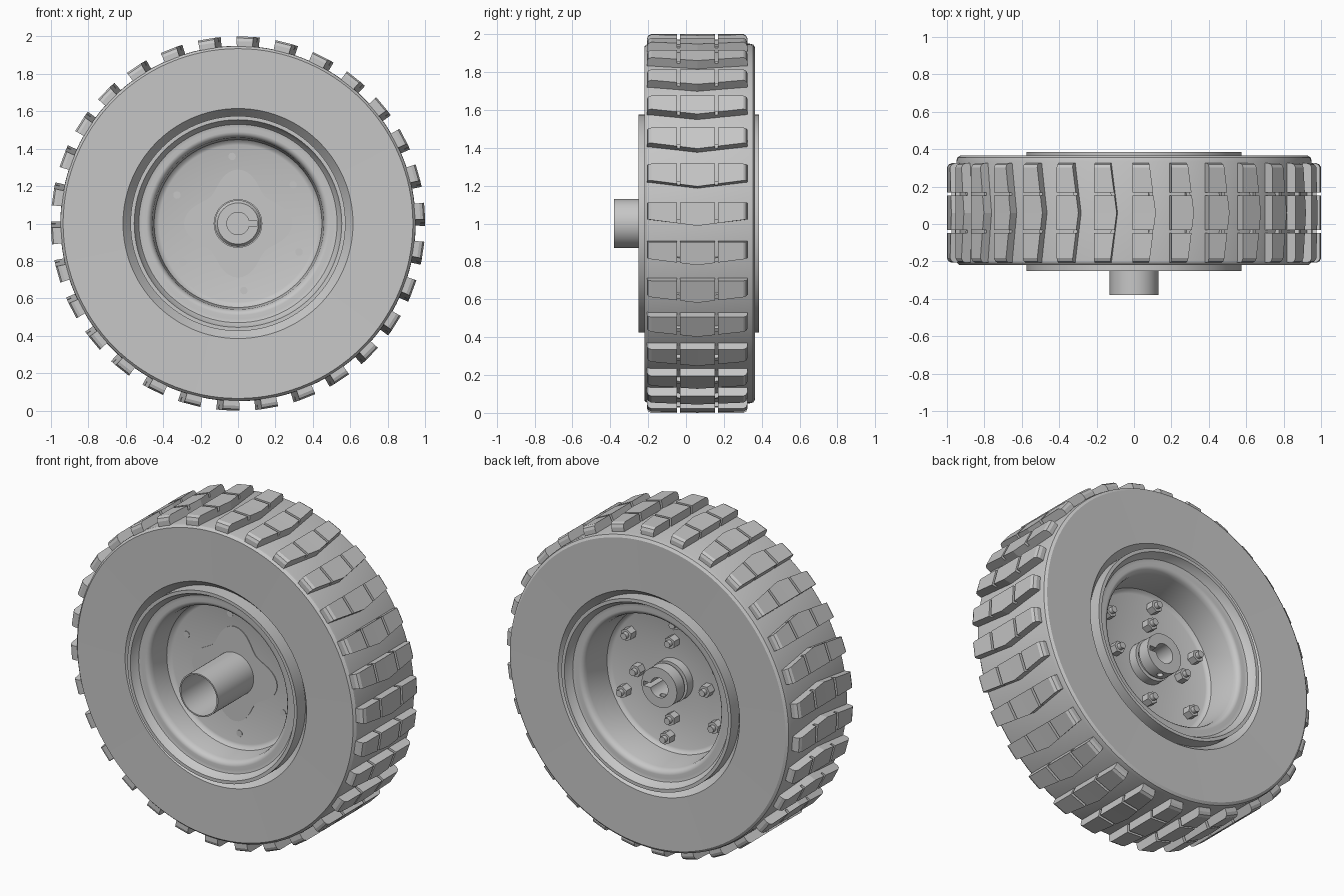
import bpy, bmesh
from math import sin, cos, pi, radians

cube = bpy.data.objects.get("Cube")
if cube:
    bpy.data.objects.remove(cube, do_unlink=True)

grey = bpy.data.materials.new("plain_grey")
grey.use_nodes = True
grey.diffuse_color = (0.57, 0.57, 0.57, 1)
grey.node_tree.nodes["Principled BSDF"].inputs["Base Color"].default_value = grey.diffuse_color

MID = 0.0675          # middle plane of the rim along the axle
DISC_FRONT, DISC_BACK = -0.03, 0.11


def polar(r, a, y):
    """Point at radius r and angle a about the axle."""
    return (r * cos(a), y, 1 + r * sin(a))


def finish(name, bm, smooth=True):
    bmesh.ops.recalc_face_normals(bm, faces=bm.faces)
    mesh = bpy.data.meshes.new(name)
    bm.to_mesh(mesh)
    bm.free()
    mesh.materials.append(grey)
    obj = bpy.data.objects.new(name, mesh)
    bpy.context.collection.objects.link(obj)
    if smooth:
        bpy.ops.object.select_all(action='DESELECT')
        obj.select_set(True)
        bpy.context.view_layer.objects.active = obj
        bpy.ops.object.shade_smooth_by_angle(angle=radians(32))
    return obj


def bridge(bm, rings, closed):
    """Join consecutive rings of vertices; cap the ends unless closed."""
    n = len(rings[0])
    pairs = list(zip(rings, rings[1:]))
    if closed:
        pairs.append((rings[-1], rings[0]))
    else:
        bm.faces.new(rings[0])
        bm.faces.new(rings[-1])
    for p, q in pairs:
        for i in range(n):
            j = (i + 1) % n
            bm.faces.new((p[i], p[j], q[j], q[i]))


def lathe(name, profile, steps=96):
    """Spin a closed (y, r) profile around the axle."""
    bm = bmesh.new()
    rings = [[bm.verts.new(polar(r, 2 * pi * k / steps, y)) for y, r in profile]
             for k in range(steps)]
    bridge(bm, rings, True)
    return finish(name, bm)


def prism(bm, x, z, r, sides, y0, y1, turn=0):
    """Straight prism along the axle direction."""
    rings = [[bm.verts.new((x + r * cos(turn + 2 * pi * k / sides), y,
                            z + r * sin(turn + 2 * pi * k / sides)))
              for k in range(sides)] for y in (y0, y1)]
    bridge(bm, rings, False)


def mirrored(half):
    """Complete a half profile with its reflection about the middle plane."""
    return half + [(2 * MID - y, r) for y, r in reversed(half)]


# Tyre carcass with flat sidewalls and a conical bead opening
lathe("tyre", [(-0.15, 0.56), (-0.215, 0.615), (-0.22, 0.935), (-0.205, 0.948),
               (-0.19, 0.95), (0.335, 0.95), (0.355, 0.945), (0.365, 0.93),
               (0.36, 0.615), (0.285, 0.56)], 120)

# Rim barrel with a stepped lip on both sides
lip = [(-0.1, 0.575), (-0.25, 0.575), (-0.25, 0.555), (-0.225, 0.545),
       (-0.205, 0.53), (-0.2, 0.51), (-0.203, 0.49), (-0.198, 0.475),
       (-0.185, 0.464), (-0.165, 0.459), (-0.01, 0.445)]
lathe("rim", mirrored(lip))

# Centre disc with filleted edges
lathe("wheel_disc", [(DISC_FRONT, 0.1), (DISC_FRONT, 0.42), (-0.035, 0.435),
                     (-0.05, 0.449), (-0.03, 0.46), (0.11, 0.46),
                     (0.135, 0.449), (0.117, 0.435), (DISC_BACK, 0.42),
                     (DISC_BACK, 0.1)])

# Four-lobed mounting flange
bm = bmesh.new()
outline = [2 * pi * k / 64 for k in range(64)]
bridge(bm, [[bm.verts.new(polar(0.247 + 0.042 * cos(4 * a), a, y)) for a in outline]
            for y in (DISC_FRONT - 0.004, DISC_FRONT + 0.01)], False)
finish("mounting_flange", bm)

# Hollow hub tube at the front
lathe("hub_tube", [(-0.38, 0.13), (-0.02, 0.13), (-0.02, 0.122), (-0.38, 0.122)], 48)

# Bored shaft collar with a groove, a keyway and a set screw hole
collar = lathe("shaft_collar", [(-0.05, 0.06), (-0.05, 0.11), (-0.03, 0.125),
                                (0.165, 0.125), (0.165, 0.105), (0.185, 0.105),
                                (0.185, 0.12), (0.26, 0.12), (0.26, 0.06)], 48)


def cut(obj, bm):
    cutter = finish("cutter", bm, False)
    cutter.hide_render = True
    mod = obj.modifiers.new("cut", 'BOOLEAN')
    mod.object = cutter
    mod.solver = 'EXACT'
    bpy.ops.object.select_all(action='DESELECT')
    obj.select_set(True)
    bpy.context.view_layer.objects.active = obj
    bpy.ops.object.modifier_apply(modifier=mod.name)
    bpy.data.objects.remove(cutter, do_unlink=True)


bm = bmesh.new()
bmesh.ops.create_cube(bm, size=1)
bmesh.ops.scale(bm, verts=bm.verts, vec=(0.07, 0.5, 0.028))
bmesh.ops.translate(bm, verts=bm.verts, vec=(0.07, 0.1, 1))
cut(collar, bm)

bm = bmesh.new()
bmesh.ops.create_cone(bm, cap_ends=True, segments=16, radius1=0.018, radius2=0.018, depth=0.1)
bmesh.ops.translate(bm, verts=bm.verts, vec=(0, 0.222, 0.9))
cut(collar, bm)

# Nuts with bolt ends: six on the outer circle, four on the flange lobes
for name, count, radius, start, front in (("outer_bolts", 6, 0.36, 35, DISC_FRONT - 0.003),
                                          ("flange_bolts", 4, 0.235, 0, 0)):
    bm = bmesh.new()
    for k in range(count):
        a = radians(start) + 2 * pi * k / count
        x, _, z = polar(radius, a, 0)
        prism(bm, x, z, 0.037, 6, DISC_BACK - 0.01, DISC_BACK + 0.05, a)
        prism(bm, x, z, 0.02, 12, front, DISC_BACK + 0.075)
    finish(name, bm)

# Tread: thirty blocks, one straight edge and one pointed edge, split by two slots
STRAIGHT, APEX_Y, SLOTS = 6.4, 0.06, (-0.04, 0.16)


def low_edge(y):
    return -0.7 + 2.0 * abs(y - APEX_Y) / 0.265


def block_piece(bm, turn, columns, cover=1.0):
    """Sweep a block section through (y, top radius) columns."""
    rings = []
    for y, top in columns:
        lo = low_edge(y)
        hi = lo + (STRAIGHT - lo) * cover
        rings.append([bm.verts.new(polar(r, radians(turn + a), y))
                      for r, a in ((0.94, lo), (top, lo), (top, hi), (0.94, hi))])
    bridge(bm, rings, False)


bm = bmesh.new()
GAP, TOP = 0.008, 1.001
s0, s1 = SLOTS
for k in range(30):
    turn = 12 * k
    block_piece(bm, turn, [(-0.207, 0.94), (-0.207, 0.975), (-0.2, 0.992),
                           (-0.183, TOP), (s0 - GAP, TOP)])
    block_piece(bm, turn, [(s0 + GAP, TOP), (APEX_Y, TOP), (s1 - GAP, TOP)])
    block_piece(bm, turn, [(s1 + GAP, TOP), (0.303, TOP), (0.318, 0.992),
                           (0.325, 0.975), (0.325, 0.94)])
    # Low webs that close the pointed end of each slot
    for s in SLOTS:
        block_piece(bm, turn, [(s - GAP, 0.975), (s + GAP, 0.975)], 0.2)
finish("tread_blocks", bm, False)
